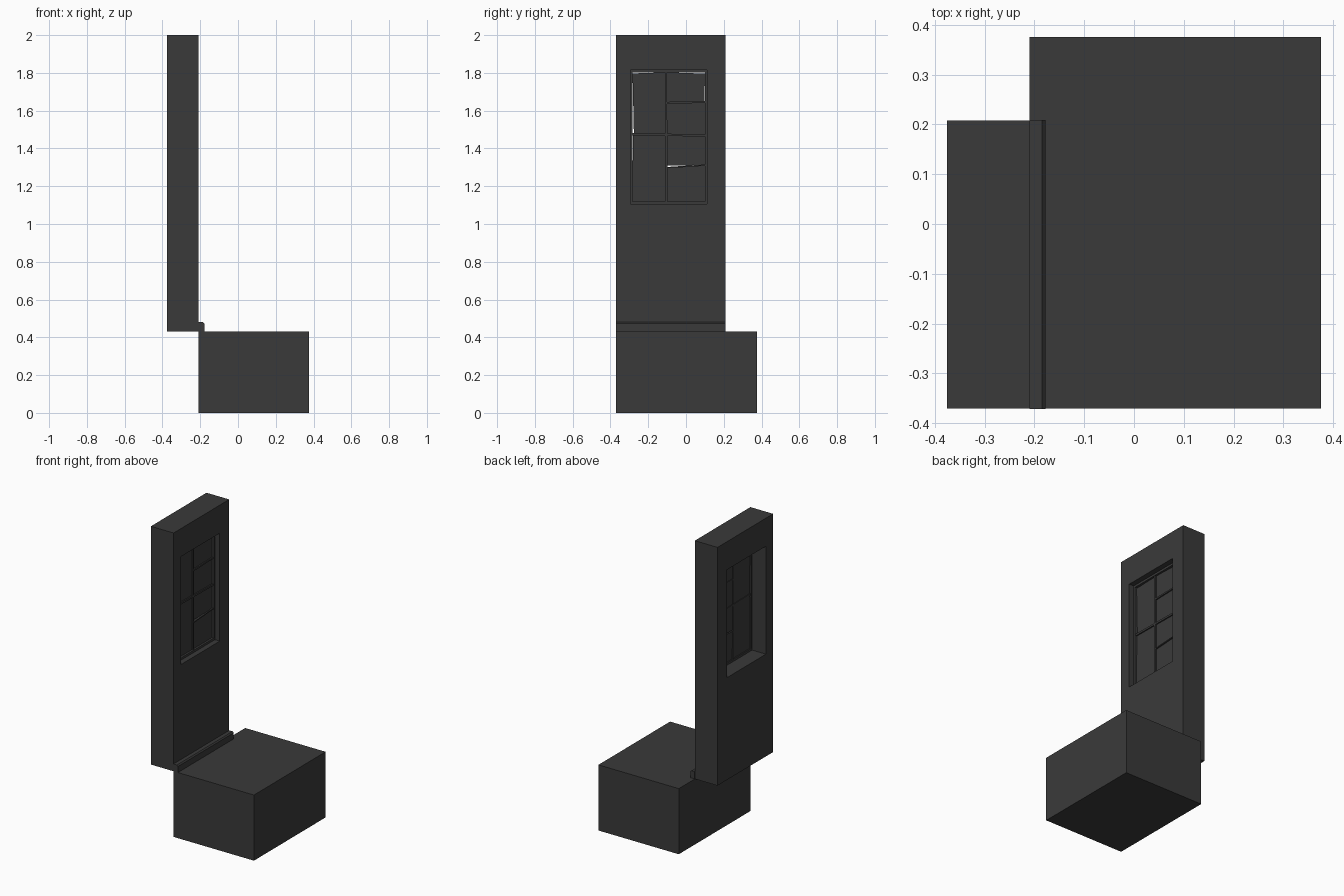
import bpy, bmesh

if "Cube" in bpy.data.objects:
    bpy.data.objects.remove(bpy.data.objects["Cube"])

dark = bpy.data.materials.new("dark_grey")
dark.diffuse_color = (0.042, 0.042, 0.042, 1)
dark.use_nodes = True
dark.node_tree.nodes["Principled BSDF"].inputs["Base Color"].default_value = dark.diffuse_color


def finish(name, bm):
    bmesh.ops.recalc_face_normals(bm, faces=bm.faces)
    me = bpy.data.meshes.new(name)
    bm.to_mesh(me)
    bm.free()
    me.materials.append(dark)
    ob = bpy.data.objects.new(name, me)
    bpy.context.collection.objects.link(ob)
    return ob


def prism(name, outline, x0, x1):
    """Extrude a (y, z) outline along x."""
    bm = bmesh.new()
    f = bm.faces.new([bm.verts.new((x0, y, z)) for y, z in outline])
    ext = bmesh.ops.extrude_face_region(bm, geom=[f], use_keep_orig=True)["geom"]
    bmesh.ops.translate(bm, vec=(x1 - x0, 0, 0),
                        verts=[v for v in ext if isinstance(v, bmesh.types.BMVert)])
    return finish(name, bm)


def rect(y0, y1, z0, z1):
    return [(y0, z0), (y1, z0), (y1, z1), (y0, z1)]


def ring(name, outer, inner, x0, x1):
    """Slab along x with a rectangular hole."""
    bm = bmesh.new()
    loops = [[bm.verts.new((x, y, z)) for y, z in r]
             for x, r in ((x0, outer), (x1, outer), (x1, inner), (x0, inner))]
    for a, b in zip(loops, loops[1:] + loops[:1]):
        for i in range(4):
            j = (i + 1) % 4
            bm.faces.new((a[i], a[j], b[j], b[i]))
    return finish(name, bm)


# Main masses: floor block and wall with window opening
opening = rect(-0.295, 0.11, 1.105, 1.815)
prism("floor_block", rect(-0.37, 0.375, 0, 0.432), -0.21, 0.375)
ring("wall", rect(-0.37, 0.208, 0.432, 2.0), opening, -0.375, -0.21)

# Skirting board with a small chamfer, swept along y
bm = bmesh.new()
profile = [(-0.21, 0.432), (-0.178, 0.432), (-0.178, 0.472), (-0.185, 0.48), (-0.21, 0.48)]
f = bm.faces.new([bm.verts.new((x, -0.371, z)) for x, z in profile])
ext = bmesh.ops.extrude_face_region(bm, geom=[f], use_keep_orig=True)["geom"]
bmesh.ops.translate(bm, vec=(0, 0.58, 0),
                    verts=[v for v in ext if isinstance(v, bmesh.types.BMVert)])
finish("skirting", bm)

# Window frame and glazing bars
ring("window_frame", opening, rect(-0.282, 0.1, 1.12, 1.801), -0.275, -0.245)
bars = [
    [(-0.11, 1.12), (-0.098, 1.12), (-0.1, 1.801), (-0.11, 1.801)],
    [(-0.282, 1.468), (0.1, 1.463), (0.1, 1.475), (-0.282, 1.481)],
    [(-0.1, 1.636), (0.1, 1.641), (0.1, 1.65), (-0.1, 1.647)],
    [(-0.1, 1.295), (0.1, 1.308), (0.1, 1.315), (-0.1, 1.302)],
]
for i, b in enumerate(bars):
    prism(f"glazing_bar_{i}", b, -0.272, -0.25)

# Crooked panes leaving thin slits at the frame
panes = [
    [(-0.285, 1.115), (-0.105, 1.118), (-0.107, 1.47), (-0.28, 1.472)],
    [(-0.276, 1.474), (-0.105, 1.472), (-0.106, 1.803), (-0.283, 1.797)],
    [(-0.105, 1.118), (0.104, 1.115), (0.102, 1.31), (-0.105, 1.296)],
    [(-0.105, 1.309), (0.102, 1.312), (0.102, 1.47), (-0.105, 1.47)],
    [(-0.105, 1.47), (0.102, 1.47), (0.102, 1.645), (-0.105, 1.64)],
    [(-0.105, 1.64), (0.097, 1.646), (0.101, 1.796), (-0.105, 1.803)],
]
for i, p in enumerate(panes):
    prism(f"pane_{i}", p, -0.268, -0.258)
